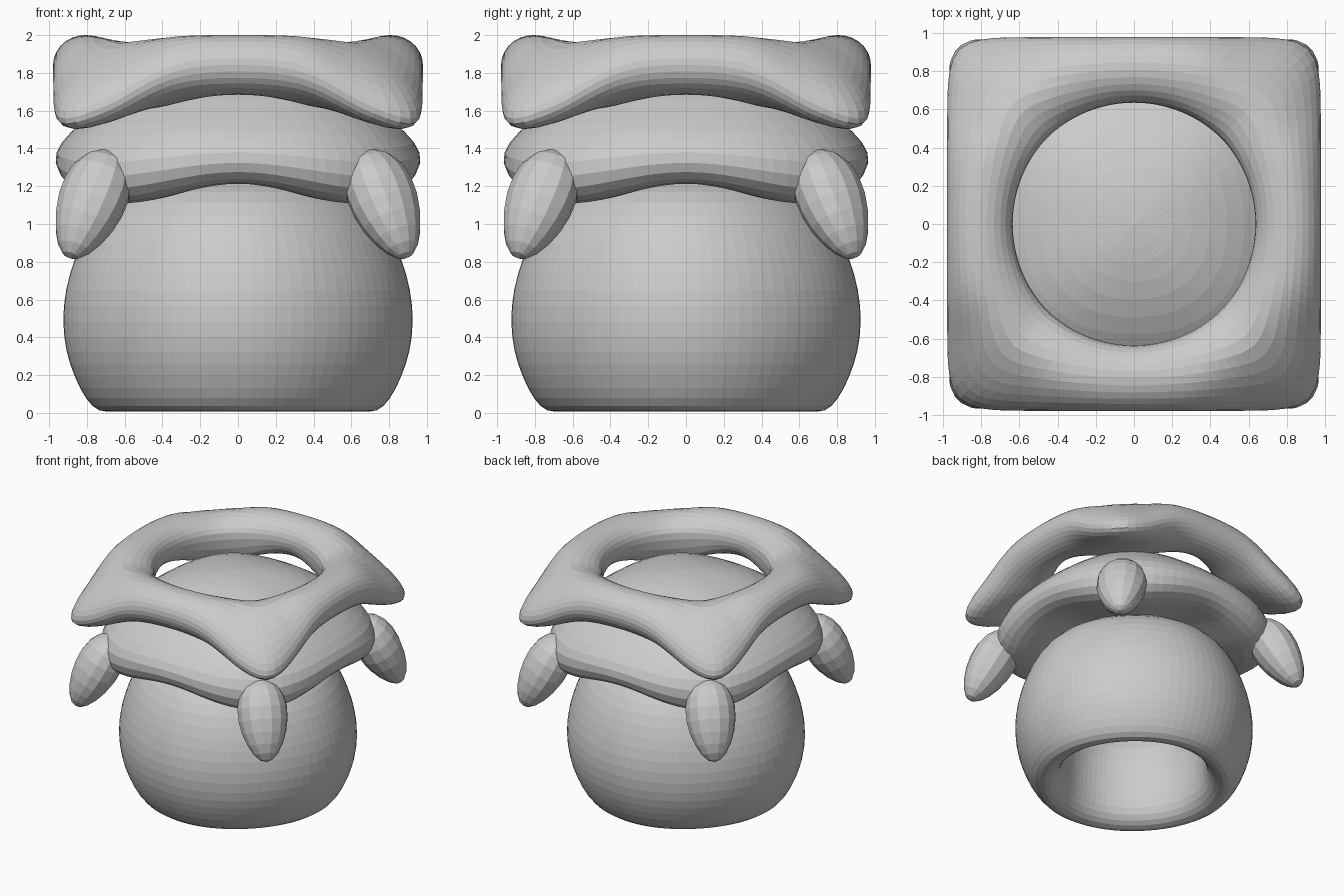
import bpy, bmesh, math
from mathutils import Vector, Matrix

cube = bpy.data.objects.get("Cube")
if cube:
    bpy.data.objects.remove(cube, do_unlink=True)

# One plain clay colour
clay = bpy.data.materials.new("grey_clay")
clay.use_nodes = True
GREY = (0.6, 0.6, 0.6, 1)
clay.diffuse_color = GREY
clay.node_tree.nodes["Principled BSDF"].inputs["Base Color"].default_value = GREY


def finish(name, bm, subdivide=True):
    bmesh.ops.remove_doubles(bm, verts=bm.verts, dist=0.004)
    bmesh.ops.recalc_face_normals(bm, faces=bm.faces)
    mesh = bpy.data.meshes.new(name)
    bm.to_mesh(mesh)
    bm.free()
    mesh.materials.append(clay)
    obj = bpy.data.objects.new(name, mesh)
    bpy.context.collection.objects.link(obj)
    if subdivide:
        mod = obj.modifiers.new("rounding", 'SUBSURF')
        mod.levels = mod.render_levels = 1
    return obj


def sweep(name, section, segments, closed=False):
    """Sweep a section, which may vary with the angle, around the z axis."""
    bm = bmesh.new()
    rings = []
    for i in range(segments):
        a = math.tau * i / segments
        rings.append([bm.verts.new((r * math.cos(a), r * math.sin(a), z))
                      for r, z in section(a)])
    count = len(rings[0])
    for i in range(segments):
        one, two = rings[i], rings[(i + 1) % segments]
        for j in range(count if closed else count - 1):
            k = (j + 1) % count
            bm.faces.new((one[j], two[j], two[k], one[k]))
    return finish(name, bm)


def diagonal(a):
    """0 on the sides, 1 on the corners."""
    return (1 - math.cos(4 * a)) / 2


# Rounded body with a hollow open underside
BODY = [(0, 1.28), (.3, 1.27), (.52, 1.22), (.69, 1.12), (.8, .98), (.87, .82),
        (.92, .65), (.935, .48), (.915, .32), (.87, .19), (.81, .07), (.74, 0),
        (.66, .01), (.59, .07), (.555, .18), (.56, .42), (.53, .63), (.44, .8),
        (.25, .9), (0, .93)]
sweep("body", lambda a: [(r * (1 - .022 * diagonal(a)), z) for r, z in BODY], 40)

# Domed cap whose rim curls under, its underside reaching the body at the corners
CAP_TOP = [(0, 1.87), (.2, 1.855), (.4, 1.805), (.58, 1.72), (.75, 1.6),
           (.89, 1.49), (.98, 1.38)]
CAP_UNDER = [(.96, 1.27), (.86, 1.21), (.72, 1.22), (.5, 1.24), (0, 1.25)]


def cap_section(a):
    w = diagonal(a)
    top = [(r * (1 + .1 * w * r), z + w * (.05 * r ** 2 - .11 * r ** 5))
           for r, z in CAP_TOP]
    under = [(r * (1 + .1 * w * r), z - .11 * w * min(1, r / .7)) for r, z in CAP_UNDER]
    return top + under


sweep("domed_cap", cap_section, 40)


# Square upper collar: a level ring with a round hole and drooping corners,
# whose underside meets the cap on the diagonals
def collar_section(a):
    c, s = abs(math.cos(a)), abs(math.sin(a))
    outer = .985 / (c ** 14 + s ** 14) ** (1 / 14)
    w = min(1, (outer - .985) / .34)
    mid, half = (outer + .63) / 2, (outer - .63) / 2
    thick = .163 - .02 * w
    pts = []
    for j in range(14):
        t = math.tau * j / 14
        r = mid + half * math.cos(t)
        droop = .7 * max(0, r - .89) * min(1, 2 * w)
        if math.sin(t) < -.1:
            droop += .16 * diagonal(a) * (1 - math.cos(t)) / 2
        pts.append((r, 1.843 + thick * math.sin(t) - droop))
    return pts


sweep("upper_collar", collar_section, 64, closed=True)

# Four petals hanging out from the corners below the cap
for i, corner in enumerate(("back_left", "back_right", "front_right", "front_left")):
    bm = bmesh.new()
    bmesh.ops.create_uvsphere(bm, u_segments=14, v_segments=10, radius=1)
    for v in bm.verts:
        taper = 1 + .2 * v.co.z
        v.co = Vector((v.co.x * .17 * taper, v.co.y * .19 * taper, v.co.z * .32))
    turn = Matrix.Rotation(math.radians(45 + 90 * i), 4, 'Z')
    tilt = Matrix.Rotation(math.radians(-29), 4, 'Y')
    bm.transform(turn @ Matrix.Translation((1.105, 0, 1.1)) @ tilt)
    finish(corner + "_petal", bm, subdivide=False)
